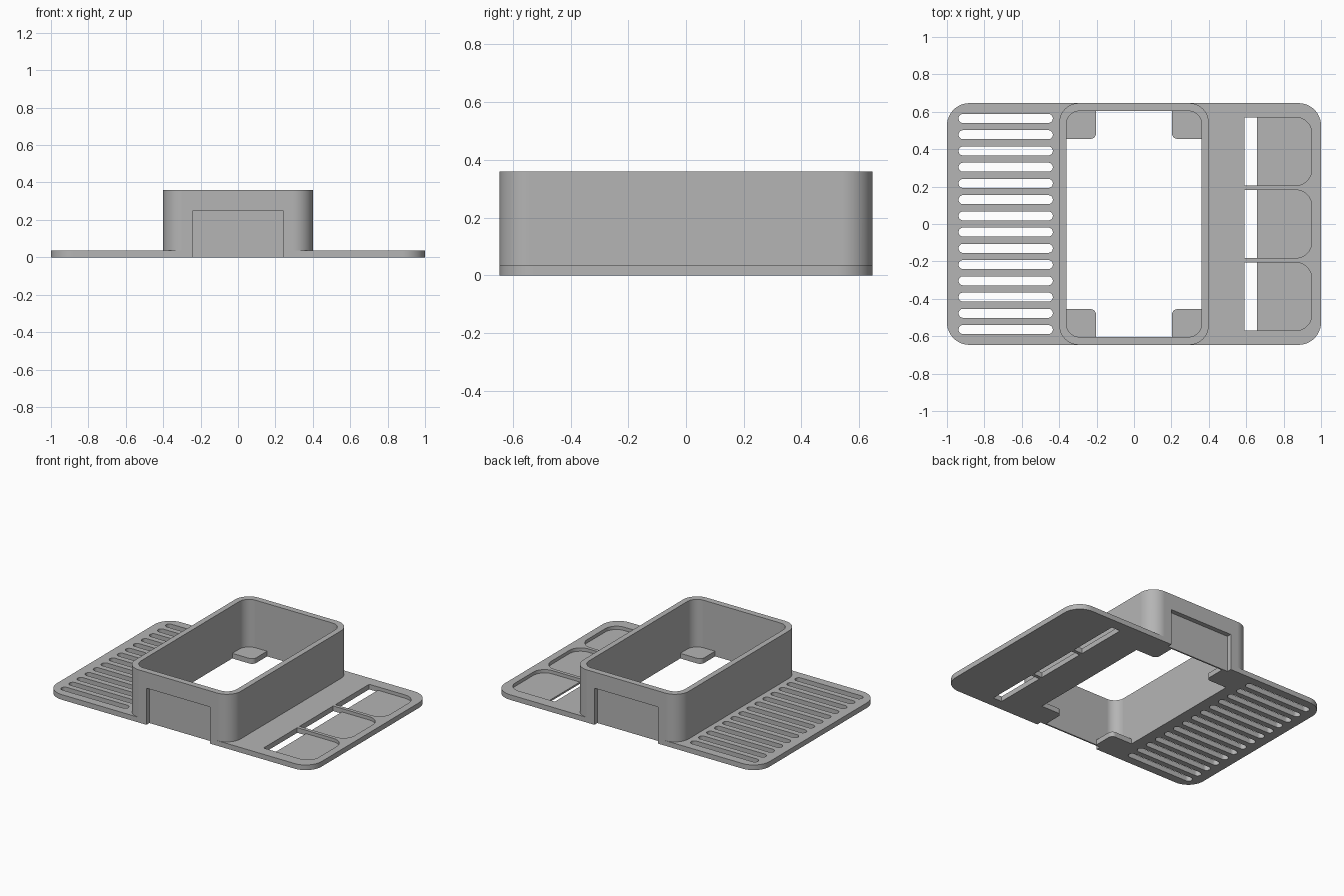
import bpy, bmesh
from math import cos, sin, pi

cube = bpy.data.objects.get("Cube")
if cube:
    bpy.data.objects.remove(cube, do_unlink=True)

HALF_X, HALF_Y = 1.0, 0.646
PLATE_TOP, BIN_TOP = 0.035, 0.36

grey = bpy.data.materials.new("plain grey")
grey.use_nodes = True
colour = (0.46, 0.46, 0.46, 1)
grey.diffuse_color = colour
grey.node_tree.nodes["Principled BSDF"].inputs["Base Color"].default_value = colour


def outline(x0, x1, y0, y1, radii):
    """Rounded rectangle; radii run anticlockwise from the (x1, y1) corner."""
    points = []
    corners = ((x1, y1, -1, -1), (x0, y1, 1, -1), (x0, y0, 1, 1), (x1, y0, -1, 1))
    for i, ((x, y, sx, sy), r) in enumerate(zip(corners, radii)):
        steps = 12 if r > 0 else 0
        for k in range(steps + 1):
            a = (i + k / max(steps, 1)) * pi / 2
            points.append((x + r * (sx + cos(a)), y + r * (sy + sin(a))) if r else (x, y))
    return points


def prisms(name, outlines, z0, z1):
    """One object holding an upright prism for each outline."""
    bm = bmesh.new()
    for points in outlines:
        base = bm.faces.new([bm.verts.new((x, y, z0)) for x, y in points])
        grown = bmesh.ops.extrude_face_region(bm, geom=[base])["geom"]
        top = [v for v in grown if isinstance(v, bmesh.types.BMVert)]
        bmesh.ops.translate(bm, vec=(0, 0, z1 - z0), verts=top)
    bmesh.ops.remove_doubles(bm, verts=bm.verts, dist=1e-5)
    bmesh.ops.recalc_face_normals(bm, faces=bm.faces)
    mesh = bpy.data.meshes.new(name)
    bm.to_mesh(mesh)
    bm.free()
    mesh.materials.append(grey)
    obj = bpy.data.objects.new(name, mesh)
    bpy.context.collection.objects.link(obj)
    return obj


def combine(target, tool, operation):
    mod = target.modifiers.new(tool.name, "BOOLEAN")
    mod.operation, mod.solver, mod.object = operation, "EXACT", tool
    bpy.context.view_layer.objects.active = target
    bpy.ops.object.modifier_apply(modifier=mod.name)
    bpy.data.objects.remove(tool, do_unlink=True)


def even(r):
    return (r, r, r, r)


# Base plate with the tall bin rising from its middle
tray = prisms("organiser_tray", [outline(-HALF_X, HALF_X, -HALF_Y, HALF_Y, even(0.12))], 0, PLATE_TOP)
block = prisms("bin_block", [outline(-0.4, 0.4, -HALF_Y, HALF_Y, even(0.105))], 0.01, BIN_TOP)
combine(tray, block, "UNION")

# Open inside of the bin
inside = prisms("bin_inside", [outline(-0.362, 0.362, -0.604, 0.604, even(0.072))], -0.1, 0.5)
combine(tray, inside, "DIFFERENCE")

# Shallow recesses in the front and back walls
recesses = [outline(-0.24, 0.24, y - 0.032, y + 0.032, even(0)) for y in (-HALF_Y, HALF_Y)]
combine(tray, prisms("wall_recesses", recesses, -0.1, 0.25), "DIFFERENCE")

# Drain slots on the right wing
slots = [outline(-0.938, -0.434, y - 0.024, y + 0.024, even(0.024))
         for y in (0.0868 * (i - 6.5) for i in range(14))]
combine(tray, prisms("drain_slots", slots, -0.1, 0.1), "DIFFERENCE")

# Three shallow pockets on the left wing, each with a slit through the plate
rows = [(y - 0.182, y + 0.182) for y in (-0.388, 0, 0.388)]
pockets = [outline(0.592, 0.95, a, b, (0.085, 0, 0, 0.085)) for a, b in rows]
combine(tray, prisms("pockets", pockets, 0.012, 0.1), "DIFFERENCE")
slits = [outline(0.592, 0.658, a, b, even(0)) for a, b in rows]
combine(tray, prisms("pocket_slits", slits, -0.1, 0.1), "DIFFERENCE")

# Support pads in the bottom corners of the bin, rounded at the inner corner
pads = []
for sx in (-1, 1):
    for sy in (-1, 1):
        xs, ys = sorted((sx * 0.203, sx * 0.375)), sorted((sy * 0.455, sy * 0.609))
        inner = {(-1, -1): 0, (1, -1): 1, (1, 1): 2, (-1, 1): 3}[sx, sy]
        pads.append(outline(*xs, *ys, [0.03 if i == inner else 0 for i in range(4)]))
combine(tray, prisms("corner_pads", pads, 0, PLATE_TOP), "UNION")

# Smooth the rounded corners and keep the edges crisp
bpy.ops.object.select_all(action="DESELECT")
tray.select_set(True)
bpy.context.view_layer.objects.active = tray
bpy.ops.object.shade_smooth_by_angle(angle=pi / 6)
normals = tray.modifiers.new("even_shading", "WEIGHTED_NORMAL")
normals.keep_sharp = True
